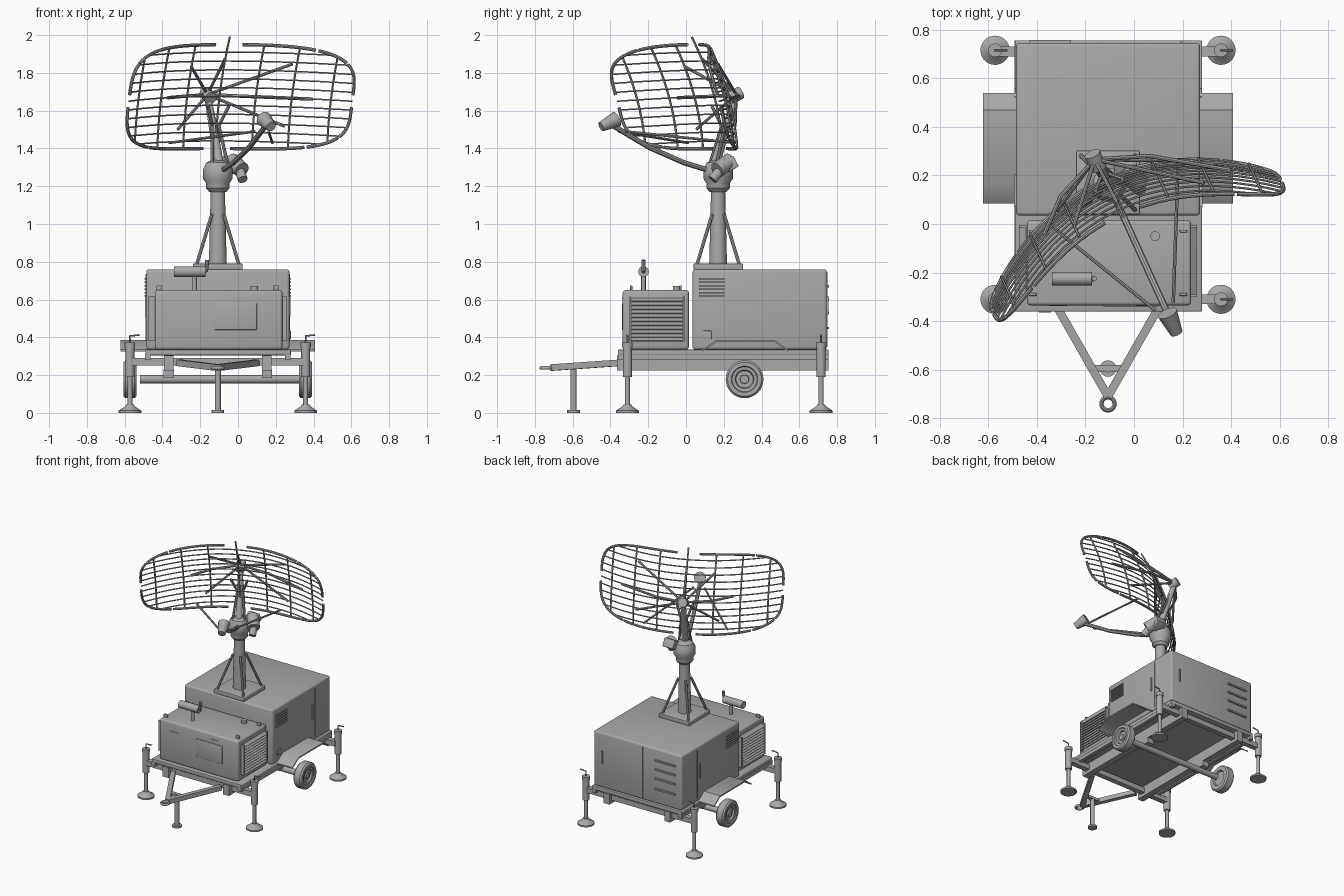
import bpy, bmesh, math
from mathutils import Vector, Matrix

if "Cube" in bpy.data.objects:
    bpy.data.objects.remove(bpy.data.objects["Cube"])

def material(name, v):
    m = bpy.data.materials.new(name)
    m.diffuse_color = (v, v, v, 1)
    m.use_nodes = True
    m.node_tree.nodes["Principled BSDF"].inputs["Base Color"].default_value = m.diffuse_color
    return m
GREY = material("grey paint", 0.4)
CX = -0.107                      # trailer centre line
MAST = Vector((CX, 0.17, 0))

def finish(name, bm):
    me = bpy.data.meshes.new(name)
    bm.to_mesh(me); bm.free()
    ob = bpy.data.objects.new(name, me)
    bpy.context.collection.objects.link(ob)
    me.materials.append(GREY)
    return ob

def box(name, x0, x1, y0, y1, z0, z1, bevel=0.0, rot=None):
    bm = bmesh.new()
    bmesh.ops.create_cube(bm, size=1)
    bmesh.ops.scale(bm, vec=(x1 - x0, y1 - y0, z1 - z0), verts=bm.verts)
    if bevel:
        bmesh.ops.bevel(bm, geom=bm.edges[:], offset=bevel, segments=3, profile=0.5, affect='EDGES')
    if rot:
        bmesh.ops.transform(bm, matrix=rot, verts=bm.verts)
    bmesh.ops.translate(bm, vec=((x0 + x1) / 2, (y0 + y1) / 2, (z0 + z1) / 2), verts=bm.verts)
    return finish(name, bm)

def cyl(name, a, b, r1, r2=None, n=24):
    a, b = Vector(a), Vector(b)
    d = b - a
    bm = bmesh.new()
    bmesh.ops.create_cone(bm, cap_ends=True, segments=n, radius1=r1, radius2=r1 if r2 is None else r2, depth=d.length)
    m = Matrix.Translation((a + b) / 2) @ d.to_track_quat('Z', 'Y').to_matrix().to_4x4()
    bmesh.ops.transform(bm, matrix=m, verts=bm.verts)
    return finish(name, bm)

def lathe(name, profile, centre, axis='Z', n=32):
    bm = bmesh.new()
    vs = [bm.verts.new((r, 0, z)) for r, z in profile]
    es = [bm.edges.new(p) for p in zip(vs, vs[1:])]
    bmesh.ops.spin(bm, geom=vs + es, cent=(0, 0, 0), axis=(0, 0, 1), angle=2 * math.pi, steps=n)
    bmesh.ops.remove_doubles(bm, verts=bm.verts, dist=1e-5)
    m = Matrix.Rotation(math.pi / 2, 4, 'Y') if axis == 'X' else Matrix()
    bmesh.ops.transform(bm, matrix=Matrix.Translation(centre) @ m, verts=bm.verts)
    bmesh.ops.recalc_face_normals(bm, faces=bm.faces)
    return finish(name, bm)

def tubes(name, paths, r, res=2):
    cu = bpy.data.curves.new(name, 'CURVE')
    cu.dimensions = '3D'; cu.bevel_depth = r; cu.bevel_resolution = res; cu.use_fill_caps = True
    for p in paths:
        s = cu.splines.new('POLY')
        s.points.add(len(p) - 1)
        for q, c in zip(s.points, p):
            q.co = (*c, 1)
    cu.materials.append(GREY)
    ob = bpy.data.objects.new(name, cu)
    bpy.context.collection.objects.link(ob)

# ---- chassis
box("deck", -0.49, 0.28, -0.36, 0.755, 0.305, 0.335, 0.005)
for sx in (-1, 1):
    x = CX + sx * 0.26
    box("chassis_rail", x - 0.025, x + 0.025, -0.365, 0.755, 0.225, 0.305)
    box("axle_mount", x - 0.027, x + 0.027, 0.25, 0.37, 0.185, 0.23)
    box("side_rail", CX + sx * 0.37 - 0.015, CX + sx * 0.37 + 0.015, -0.36, 0.755, 0.28, 0.31)
for y in (-0.31, 0.71):
    box("cross_beam", -0.56, 0.35, y - 0.02, y + 0.02, 0.25, 0.29)
cyl("axle", (-0.52, 0.31, 0.178), (0.33, 0.31, 0.178), 0.022)

# ---- wheels and fenders
for sx in (-1, 1):
    prof = [(0, .024), (.022, .024), (.024, .014), (.045, .014), (.05, .026), (.066, .028), (.07, .035), (.09, .035),
            (.1, .024), (.1, -.024), (.09, -.035), (.06, -.035), (.055, -.02), (0, -.02)]
    lathe("wheel", [(r, z * sx) for r, z in prof], (CX + sx * 0.465, 0.31, 0.178), 'X')
    bm = bmesh.new()
    top = [(0.085, 0.335), (0.16, 0.385), (0.47, 0.385), (0.54, 0.335)]
    loop = top + [(y, z - 0.01) for y, z in reversed(top)]
    f = bm.faces.new([bm.verts.new((CX + sx * 0.37, y, z)) for y, z in loop])
    ex = bmesh.ops.extrude_face_region(bm, geom=[f])
    bmesh.ops.translate(bm, vec=(sx * 0.145, 0, 0), verts=[v for v in ex['geom'] if isinstance(v, bmesh.types.BMVert)])
    bmesh.ops.recalc_face_normals(bm, faces=bm.faces)
    finish("fender", bm)

# ---- corner jacks
for sx in (-1, 1):
    for y in (-0.31, 0.715):
        x = CX + sx * 0.465
        lathe("jack_foot", [(0, 0), (.06, 0), (.06, .012), (.025, .035), (.02, .045), (0, .045)], (x, y, 0))
        cyl("jack_rod", (x, y, 0.03), (x, y, 0.2), 0.013)
        cyl("jack_sleeve", (x, y, 0.19), (x, y, 0.35), 0.024)
        cyl("jack_cap", (x, y, 0.345), (x, y, 0.372), 0.028)
        tubes("jack_crank", [[(x, y, .37), (x, y, .408), (x + .05, y, .412)]], 0.005)

# ---- tow bar
tip = Vector((CX, -0.71, 0.24))
for sx in (-1, 1):
    a = Vector((CX + sx * 0.205, -0.35, 0.265))
    d = tip - a
    q = d.to_track_quat('Y', 'Z').to_matrix().to_4x4()
    c = (a + tip) / 2
    w, l = 0.017, d.length / 2
    box("tow_arm", c.x - w, c.x + w, c.y - l, c.y + l, c.z - w, c.z + w, 0, q)
ring = [(.027 + .009 * math.cos(t), .01 * math.sin(t)) for t in [i * math.pi / 5 for i in range(11)]]
lathe("tow_ring", ring, (CX, -0.74, 0.238), n=24)
cyl("stand_leg", (CX, -0.595, 0.01), (CX, -0.595, 0.25), 0.016)
cyl("stand_foot", (CX, -0.595, 0), (CX, -0.595, 0.014), 0.034)
box("stand_bracket", CX - .075, CX + .075, -0.61, -0.58, 0.235, 0.255)

# ---- main cabinet
box("main_cabinet", -0.485, 0.272, 0.035, 0.745, 0.335, 0.76, 0.014)
for i in range(6):
    z = 0.615 + i * 0.018
    box("cabinet_louver", 0.268, 0.281, 0.07, 0.205, z, z + 0.008)
    box("cabinet_louver", -0.494, -0.48, 0.07, 0.205, z, z + 0.008)
box("cabinet_latch", 0.268, 0.28, 0.09, 0.135, 0.39, 0.435, 0.003)
for x in (-0.487, 0.274):
    box("door_handle", x - .005, x + .005, 0.52, 0.527, 0.51, 0.62)
    box("door_seam", x - .002, x + .002, 0.555, 0.559, 0.36, 0.735)
for z in (0.45, 0.53, 0.60, 0.67):
    box("rear_slat", -0.43, -0.26, 0.74, 0.757, z - .006, z + .006)
box("rear_door_seam", -0.152, -0.148, 0.744, 0.748, 0.35, 0.745)
box("rear_handle", 0.19, 0.2, 0.74, 0.755, 0.52, 0.62)

# ---- generator
box("generator_cabinet", -0.44, 0.235, -0.335, 0.015, 0.335, 0.65, 0.014)
box("front_panel", -0.125, 0.1, -0.34, -0.33, 0.44, 0.58, 0.003)
box("front_slot", -0.35, -0.275, -0.338, -0.33, 0.57, 0.58)
box("front_slot", 0.01, 0.06, -0.338, -0.33, 0.602, 0.61)
for sx in (-1, 1):
    x = CX + sx * 0.35
    for i in range(11):
        z = 0.39 + i * 0.021
        box("side_slat", x - .017, x + .017, -0.29, -0.01, z - .002, z + .002, 0,
            Matrix.Rotation(sx * 0.6, 4, 'Y'))
    for y in (-0.295, -0.01):
        box("grille_frame", x - .017, x + .017, y - .005, y + .005, 0.38, 0.615)
    for y in (-0.29, -0.03):
        box("lifting_lug", x - sx * .04 - .015, x - sx * .04 + .015, y - .006, y + .006, 0.645, 0.675, 0.004)
cyl("muffler", (-0.338, -0.225, 0.748), (-0.173, -0.225, 0.748), 0.028)
cyl("muffler_inlet", (-0.23, -0.225, 0.64), (-0.23, -0.225, 0.74), 0.012)
tubes("exhaust_pipe", [[(-.18, -.225, .748), (-.168, -.225, .755), (-.163, -.225, .81)]], 0.011)
cyl("filler_cap", (0.087, -0.05, 0.645), (0.087, -0.05, 0.672), 0.02)

# ---- mast
box("mast_base", CX - .131, CX + .131, 0.04, 0.302, 0.757, 0.79, 0.005)
cyl("mast_column", MAST + Vector((0, 0, .79)), MAST + Vector((0, 0, 1.2)), 0.047, 0.037, 32)
tubes("mast_braces", [[MAST + Vector((a * .112, b * .112, .785)), MAST + Vector((a * .032, b * .032, 1.05))]
                      for a in (-1, 1) for b in (-1, 1)], 0.009)
lathe("turntable", [(0, 1.17), (.045, 1.17), (.062, 1.19), (.062, 1.215), (.078, 1.24), (.078, 1.29),
                    (.06, 1.325), (.03, 1.34), (0, 1.34)], MAST)
cyl("drive_motor", (-0.035, 0.235, 1.335), (0.02, 0.165, 1.285), 0.043)
cyl("motor_end", (0.005, 0.19, 1.295), (0.025, 0.14, 1.235), 0.026)
box("gearbox", -0.08, 0.01, 0.18, 0.27, 1.28, 1.345, 0.005, Matrix.Rotation(0.5, 4, 'X'))

# ---- antenna, in a frame turned about the mast: u sideways, f forward, z up
T = math.radians(24.5)
def L(u, f, z):
    return MAST + Vector((u * math.cos(T) + f * math.sin(T), u * math.sin(T) - f * math.cos(T), z))

W, H, N = 0.65, 0.275, 4
def dish(u, v, back=0.0):
    t, s = v / H, u / W
    return L(u, 0.03 + 0.08 * t + 0.03 * t * t + 0.26 * s * s - back, 1.675 + v - 0.025 * s * s)
def span(a, b, k, fn):
    return [fn(a + (b - a) * i / k) for i in range(k + 1)]
def reach(x, full, other):
    return other * (1 - min(1, abs(x / full)) ** N) ** (1 / N)

rows = []
for i in range(11):
    v = -0.235 + i * 0.047
    r = reach(v, H, W)
    rows.append(span(-r, r, 24, lambda u: dish(u, v)))
tubes("reflector_rods", rows, 0.0045, 1)
ribs = []
for u in (-0.56, -0.38, -0.2, 0.2, 0.38, 0.56):
    r = reach(u, W, H)
    ribs.append(span(-r, r, 12, lambda v: dish(u, v, 0.008)))
ribs.append(span(-H, H + 0.04, 14, lambda v: dish(0, v, 0.008)))
tubes("reflector_ribs", ribs, 0.006, 1)
def rim(a):
    c, s = math.cos(a), math.sin(a)
    p = 2 / N
    return dish(math.copysign(W * abs(c) ** p, c), math.copysign(H * abs(s) ** p, s))
step = 2 * math.pi / 12
tubes("reflector_rim", [span(i * step + .015, (i + 1) * step - .015, 12, rim) for i in range(12)], 0.009)

# back structure
hub = L(-0.01, -0.11, 1.685)
cyl("hub", L(-0.01, -0.135, 1.695), L(-0.01, -0.07, 1.665), 0.034)
tubes("back_spokes", [[hub, dish(u, v, 0.01)] for u, v in
      ((-.2, .16), (.36, .18), (-.24, -.17), (.36, -.15), (.03, -.24), (0, .2))], 0.008)
tubes("back_beam", [[dish(-.33, 0, .01), L(-.2, -.03, 1.675), hub, L(.2, -.03, 1.675), dish(.48, 0, .01)]], 0.009)
cyl("support_boom", L(0, 0.02, 1.31), hub, 0.026, 0.018)
tubes("boom_struts", [[L(s * .045, .03, 1.31), L(s * .02, -.03, 1.52), dish(s * .06, -.05, .01)] for s in (-1, 1)], 0.009)

# feed arm and horn
tubes("feed_arm", [[L(0, .04, 1.28), L(0, .2, 1.325), L(0, .4, 1.405), L(0, .62, 1.525)]], 0.014)
tubes("feed_struts", [[dish(s * .3, -.24), L(s * .04, .56, 1.49)] for s in (-1, 1)], 0.007)
cyl("feed_horn", L(0, .68, 1.515), L(0, .59, 1.555), 0.026, 0.042, 20)

# ---- turn curves into meshes and smooth
bpy.ops.object.select_all(action='SELECT')
bpy.context.view_layer.objects.active = bpy.context.selected_objects[-1]
bpy.ops.object.convert(target='MESH')
bpy.ops.object.shade_smooth_by_angle(angle=math.radians(35))
